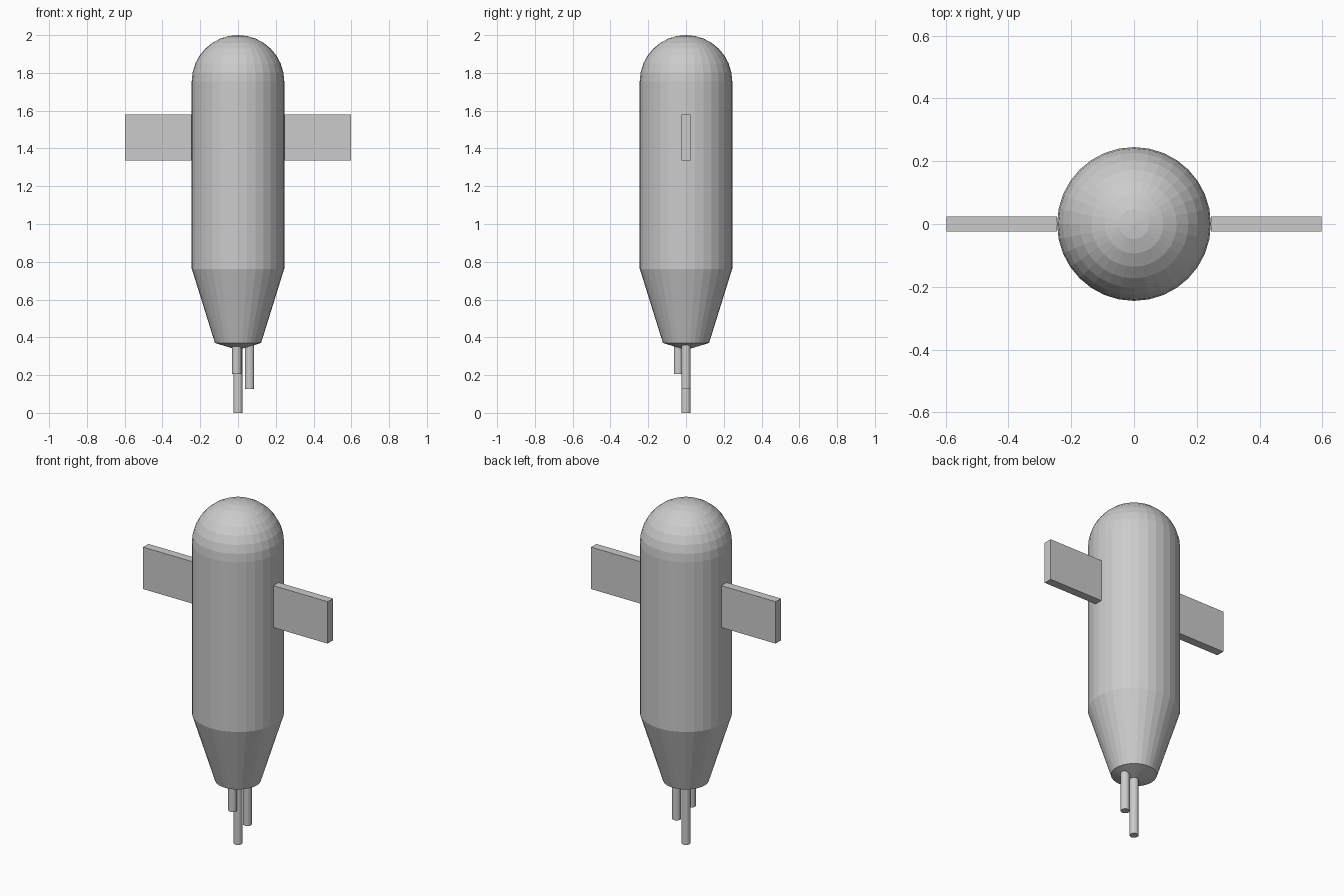
import bpy
import bmesh
from math import sin, cos, pi, tau

if "Cube" in bpy.data.objects:
    bpy.data.objects.remove(bpy.data.objects["Cube"])

R = 0.245
SEG = 32


def finish(name, bm):
    bmesh.ops.recalc_face_normals(bm, faces=bm.faces)
    me = bpy.data.meshes.new(name)
    bm.to_mesh(me)
    bm.free()
    ob = bpy.data.objects.new(name, me)
    bpy.context.collection.objects.link(ob)
    return ob


def lathe(name, profile, segments):
    """Revolve (radius, z) points around z; the ends on the axis are welded."""
    bm = bmesh.new()
    verts = [bm.verts.new((r, 0, z)) for r, z in profile]
    edges = [bm.edges.new(pair) for pair in zip(verts, verts[1:])]
    bmesh.ops.spin(bm, geom=verts + edges, cent=(0, 0, 0), axis=(0, 0, 1),
                   angle=tau, steps=segments, use_duplicate=False)
    bmesh.ops.remove_doubles(bm, verts=bm.verts, dist=1e-5)
    return finish(name, bm)


def rod(name, x, y, bottom, top=0.36, radius=0.0245):
    profile = [(0, bottom), (radius, bottom), (radius, top), (0, top)]
    ob = lathe(name, profile, 16)
    ob.location = (x, y, 0)
    return ob


def box(name, lo, hi):
    bm = bmesh.new()
    bmesh.ops.create_cube(bm, size=1)
    for v in bm.verts:
        v.co = [(a + b) / 2 + c * (b - a) for a, b, c in zip(lo, hi, v.co)]
    return finish(name, bm)


# Body: shallow base cone, tapered tail, straight barrel, round nose
dome = [(R * cos(i * pi / 16), 1.755 + R * sin(i * pi / 16)) for i in range(8)]
lathe("body", [(0, 0.333), (0.122, 0.37), (R, 0.763)] + dome + [(0, 2.0)], SEG)

# Side fins
for side, s in (("left", -1), ("right", 1)):
    x0, x1 = sorted((s * 0.246, s * 0.597))
    box(side + "_fin", (x0, -0.0245, 1.335), (x1, 0.0245, 1.58))

# Hanging rods of three lengths
rod("centre_rod", 0, 0, 0)
rod("side_rod", 0.061, 0, 0.127)
rod("front_rod", -0.007, -0.04, 0.206)
